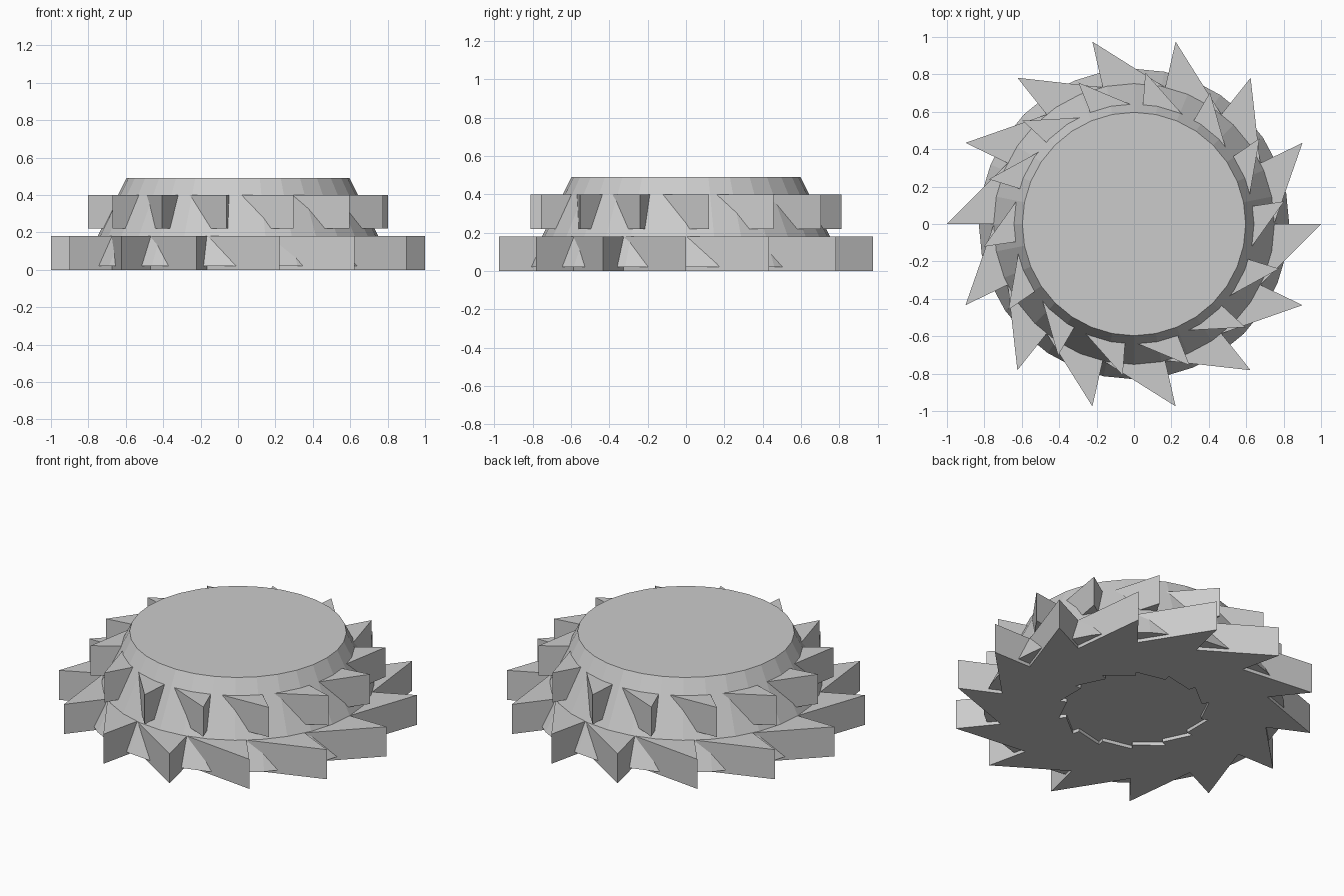
import bpy, bmesh, math
from mathutils import Matrix

if "Cube" in bpy.data.objects:
    bpy.data.objects.remove(bpy.data.objects["Cube"])

TEETH = 14


def make_object(name, bm):
    bmesh.ops.recalc_face_normals(bm, faces=bm.faces[:])
    mesh = bpy.data.meshes.new(name)
    bm.to_mesh(mesh)
    bm.free()
    obj = bpy.data.objects.new(name, mesh)
    bpy.context.collection.objects.link(obj)
    return obj


def tooth_ring(name, tip, length, width, z0, z1, offset):
    """Ring of right-triangle prisms: one radial face, one sloped face."""
    bm = bmesh.new()
    outline = [(tip, 0), (tip - length, 0), (tip - length, -width)]
    for i in range(TEETH):
        rot = Matrix.Rotation(offset + i * math.tau / TEETH, 4, 'Z')
        base = bm.faces.new([bm.verts.new((x, y, z0)) for x, y in outline])
        top = bmesh.ops.extrude_face_region(bm, geom=[base], use_keep_orig=True)
        top_verts = [g for g in top["geom"] if isinstance(g, bmesh.types.BMVert)]
        bmesh.ops.translate(bm, verts=top_verts, vec=(0, 0, z1 - z0))
        bmesh.ops.transform(bm, matrix=rot, verts=list(base.verts) + top_verts)
    return make_object(name, bm)


# Tapered core
bm = bmesh.new()
bmesh.ops.create_cone(bm, cap_ends=True, segments=32, radius1=0.83, radius2=0.597,
                      depth=0.47, matrix=Matrix.Translation((0, 0, 0.255)))
make_object("tapered_core", bm)

# Two tiers of saw teeth, the upper one turned by a third of a pitch
tooth_ring("lower_teeth", 1.0, 0.62, 0.62, 0.0, 0.18, 0.0)
tooth_ring("upper_teeth", 0.812, 0.5, 0.515, 0.22, 0.40, math.tau / TEETH / 3)
